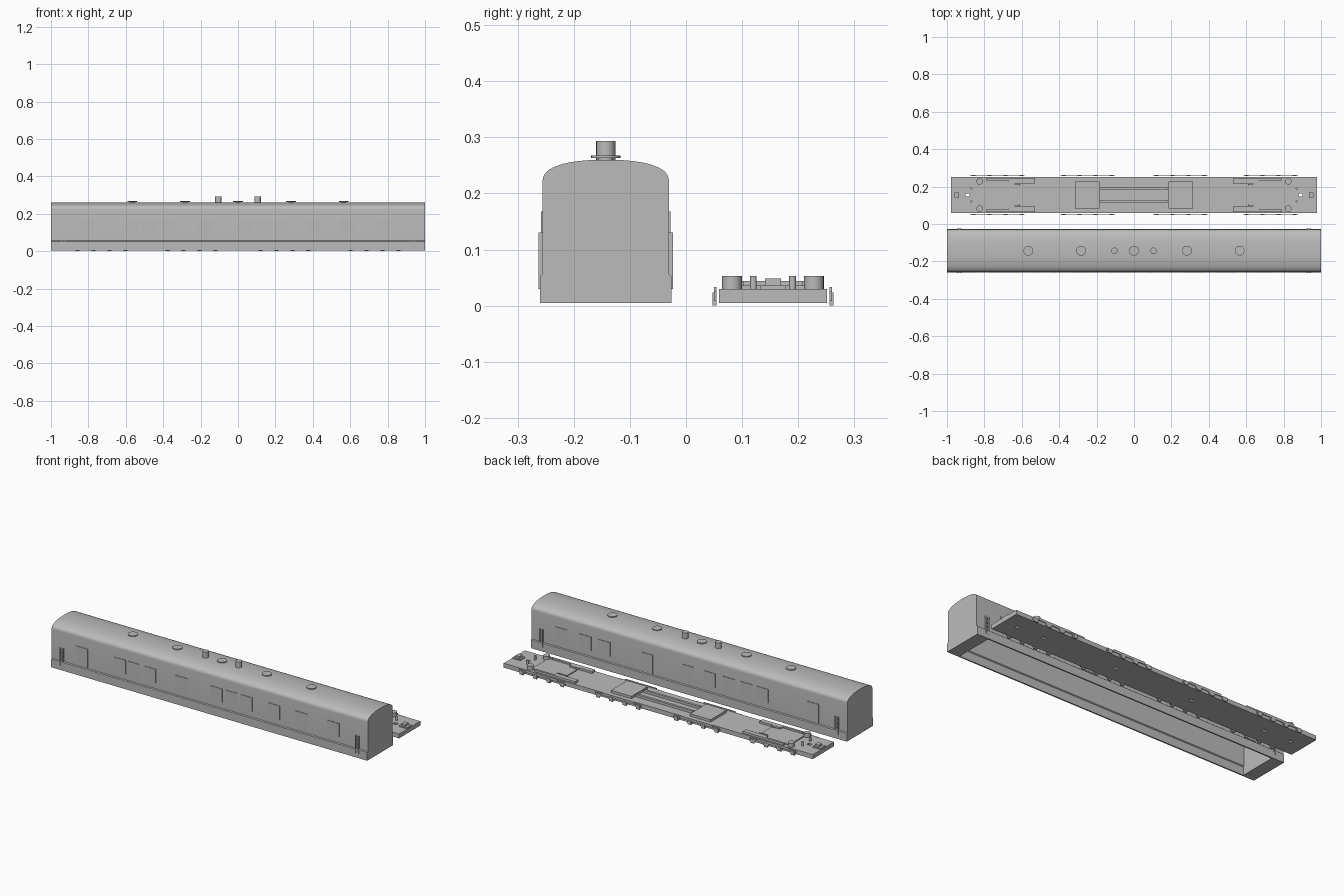
import bpy, bmesh, math

if "Cube" in bpy.data.objects:
    bpy.data.objects.remove(bpy.data.objects["Cube"])

grey = bpy.data.materials.new("plain grey")
grey.diffuse_color = (0.5, 0.5, 0.5, 1)
grey.use_nodes = True
grey.node_tree.nodes["Principled BSDF"].inputs["Base Color"].default_value = grey.diffuse_color
YB, YC = -0.143, 0.155          # centre lines of the body shell and the chassis


def finish(name, bm, smooth=False):
    me = bpy.data.meshes.new(name)
    bmesh.ops.recalc_face_normals(bm, faces=bm.faces)
    bm.to_mesh(me)
    bm.free()
    me.materials.append(grey)
    ob = bpy.data.objects.new(name, me)
    bpy.context.collection.objects.link(ob)
    if smooth:
        bpy.context.view_layer.objects.active = ob
        ob.select_set(True)
        bpy.ops.object.shade_smooth_by_angle(angle=math.radians(35))
        ob.select_set(False)
    return ob


def boxes(name, items):
    """One object of boxes, each given as (x0, x1, y0, y1, z0, z1)."""
    bm = bmesh.new()
    for x0, x1, y0, y1, z0, z1 in items:
        vs = bmesh.ops.create_cube(bm, size=1)["verts"]
        for v in vs:
            v.co = (x0 + (v.co.x + .5) * (x1 - x0), y0 + (v.co.y + .5) * (y1 - y0),
                    z0 + (v.co.z + .5) * (z1 - z0))
    return finish(name, bm)


def cylinders(name, items, sides=24):
    """One object of upright cylinders, each given as (x, y, radius, z0, z1)."""
    bm = bmesh.new()
    for x, y, r, z0, z1 in items:
        vs = bmesh.ops.create_cone(bm, cap_ends=True, segments=sides, radius1=r,
                                   radius2=r, depth=z1 - z0)["verts"]
        bmesh.ops.translate(bm, verts=vs, vec=(x, y, (z0 + z1) / 2))
    return finish(name, bm, True)


def extrude_x(name, profile, x0, x1):
    """Closed y-z profile swept along x."""
    bm = bmesh.new()
    a = [bm.verts.new((x0, y, z)) for y, z in profile]
    b = [bm.verts.new((x1, y, z)) for y, z in profile]
    n = len(a)
    bm.faces.new(a)
    bm.faces.new(b)
    for i in range(n):
        bm.faces.new((a[i], a[(i + 1) % n], b[(i + 1) % n], b[i]))
    return finish(name, bm, True)


def cut(ob, cutter):
    m = ob.modifiers.new("cut", "BOOLEAN")
    m.operation, m.object, m.solver = "DIFFERENCE", cutter, "EXACT"
    cutter.hide_render = True
    cutter.hide_viewport = True


def section(half, sill, base, spring, top, steps=24):
    """Carriage cross-section: skirt, straight wall and elliptical roof."""
    pts = [(YB - half - sill, base), (YB - half - sill, .052), (YB - half, .056)]
    for i in range(steps + 1):
        a = math.pi * (1 - i / steps)
        c, s = math.cos(a), math.sin(a)
        pts.append((YB + half * math.copysign(abs(c) ** .85, c), spring + (top - spring) * s ** .85))
    return pts + [(YB + half, .056), (YB + half + sill, .052), (YB + half + sill, base)]


# Hollow body shell, open underneath
body = extrude_x("body_shell", section(.1125, .005, .005, .222, .26), -1, 1)
hollow = extrude_x("body_hollow_cutter", section(.1045, .005, -.02, .214, .25), -.925, .925)
cut(body, hollow)

# Raised window and door panels on each side
front_edges = [-.77, -.53, -.44, -.34, -.14, .08, .18, .27, .445, .62, .82]
back_edges = [.77, .62, .50, .23, -.03, -.165, -.29, -.40, -.50, -.82]
panels = []
for x in front_edges:
    low = .06 if x in (-.77, -.14) else .09
    panels.append((x - .075, x, YB - .1155, YB - .110, low, .168))
for x in back_edges:
    low = .06 if x in (.23, -.82) else .09
    panels.append((x, x + .075, YB + .110, YB + .1155, low, .168))
boxes("window_panels", panels)

# Ladder-like grab rails by the body ends
rails = []
for s in (-1, 1):
    for e in (-1, 1):
        ya, yb = sorted((YB + s * .111, YB + s * .1195))
        xc = e * .935
        for dx in (-.009, .009):
            rails.append((xc + dx - .0025, xc + dx + .0025, ya, yb, .03, .13))
        for z in (.045, .068, .091, .114):
            rails.append((xc - .009, xc + .009, ya, yb, z, z + .006))
boxes("end_grab_rails", rails)

# Roof vents: wide caps and taller chimneys
cylinders("roof_vent_caps", [(x, YB, .026, .263, .268) for x in (-.565, -.283, 0, .283, .565)]
          + [(x, YB, .013, .25, .264) for x in (-.565, -.283, 0, .283, .565)])
cylinders("roof_chimneys", [(x, YB, .017, .25, .293) for x in (-.105, .105)])

# Chassis deck with coupler notches and screw holes
deck = boxes("chassis_deck", [(-.978, .978, YC - .096, YC + .096, .005, .03)])
holes = [(s * x - .011, s * x + .011, YC - .009, YC + .009, -.02, .08)
         for s in (-1, 1) for x in (.25, .72, .89)]
cut(deck, boxes("deck_hole_cutter", holes))

# Parts on top of the deck, mirrored end to end and side to side
plates, bars, pivots, couplers, posts = [], [], [], [], []
for e in (-1, 1):
    def sx(a, b):
        return tuple(sorted((e * a, e * b)))
    plates.append((*sx(.185, .315), YC - .073, YC + .073, .03, .044))
    plates.append((*sx(.64, .815), YC - .073, YC + .073, .03, .036))
    plates.append((*sx(.615, .64), YC - .05, YC + .05, .03, .036))
    couplers.append((*sx(.925, .975), YC - .022, YC + .022, .03, .036))
    couplers.append((*sx(.935, .96), YC - .014, YC + .014, .036, .048))
    for s in (-1, 1):
        def sy(a, b):
            return tuple(sorted((YC + s * a, YC + s * b)))
        bars.append((*sx(.53, .67), *sy(.062, .09), .03, .042))
        bars.append((*sx(.67, .79), *sy(.078, .09), .03, .042))
        bars.append((*sx(0, .18), *sy(.026, .04), .03, .044))
        posts.append((*sx(.61, .665), *sy(.052, .058), .036, .044))
        pivots.append((e * .825, YC + s * .073, .0175, .03, .053))
        pivots.append((e * .87, YC + s * .035, .006, .03, .053))
boxes("deck_plates", plates)
boxes("deck_bars", bars)
boxes("deck_ribs", posts)
boxes("coupler_mounts", couplers)
cylinders("deck_posts", pivots)

# Bogie side frames with axle boxes and springs
frames = []
for s in (-1, 1):
    ya, yb = sorted((YC + s * .101, YC + s * .105))
    yo, yp = sorted((YC + s * .101, YC + s * .108))
    for xc in (-.73, -.248, .248, .73):
        frames.append((xc - .145, xc + .145, ya, yb, .019, .026))
        frames.append((xc - .10, xc + .10, ya, yb, .026, .033))
        for k in (-1.5, -.5, .5, 1.5):
            x = xc + k * .085
            frames.append((x - .011, x + .011, yo, yp, 0, .023))
            frames.append((x - .018, x + .018, ya, yb, .008, .019))
boxes("bogie_side_frames", frames)
